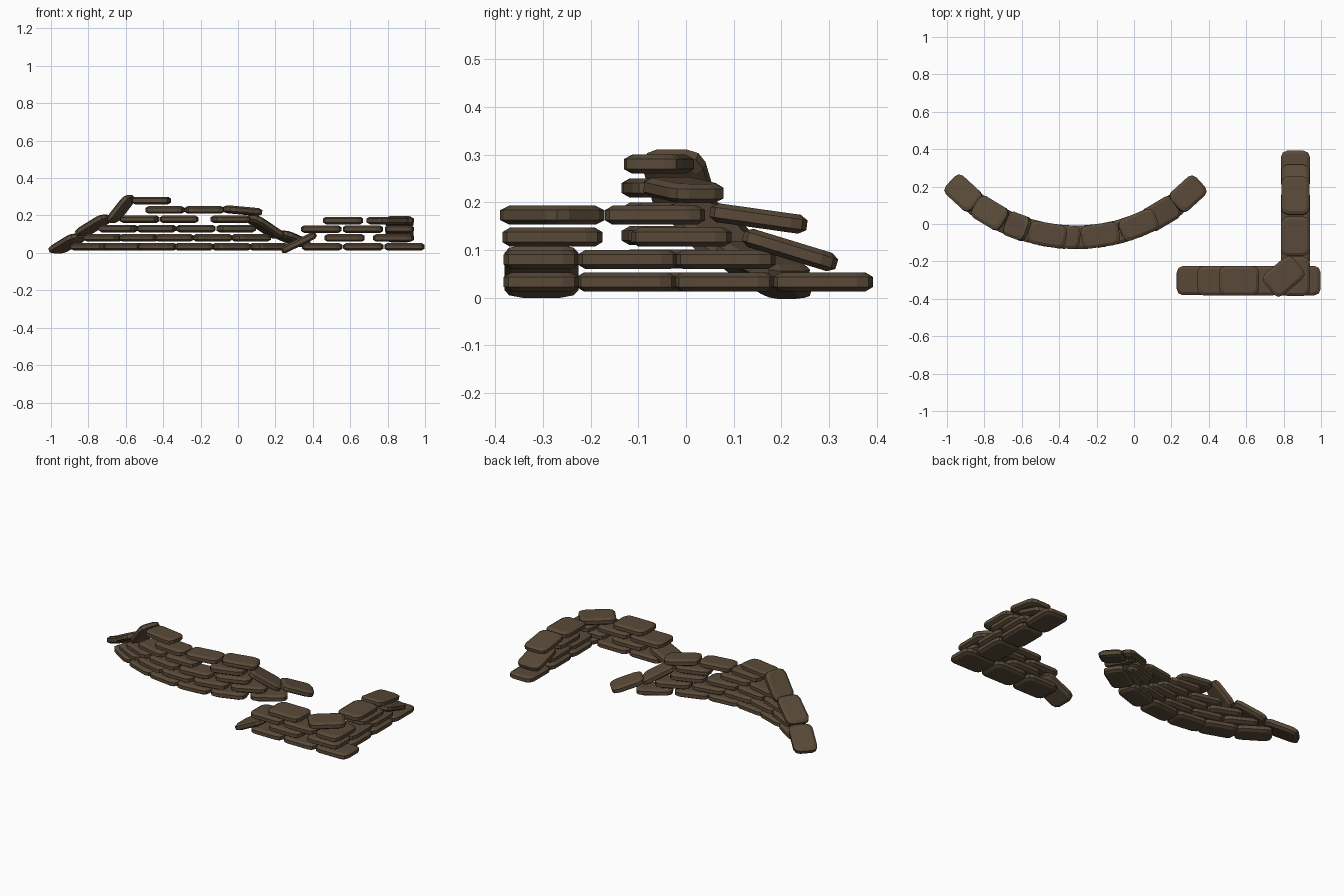
import bpy, bmesh, math
from mathutils import Matrix, Vector

cube = bpy.data.objects.get("Cube")
if cube:
    bpy.data.objects.remove(cube, do_unlink=True)

brown = bpy.data.materials.new("burlap_brown")
brown.use_nodes = True
colour = (0.10, 0.068, 0.04, 1)
brown.diffuse_color = colour
brown.node_tree.nodes["Principled BSDF"].inputs["Base Color"].default_value = colour


def outline(length, width, corner):
    """Rectangle with corners rounded in two facets."""
    pts = []
    for k, (sx, sy) in enumerate([(1, 1), (-1, 1), (-1, -1), (1, -1)]):
        cx, cy = sx * (length / 2 - corner), sy * (width / 2 - corner)
        for j in range(3):
            a = math.radians(90 * k + 45 * j)
            pts.append((cx + corner * math.cos(a), cy + corner * math.sin(a)))
    return pts


def bag(name, centre, yaw=0, pitch=0, length=0.205, width=0.15, height=0.04):
    """Flat filled sack: stacked rings with chamfered top and bottom."""
    bm = bmesh.new()
    rings = []
    for z, inset in [(-0.5, 0.016), (-0.26, 0), (0.26, 0), (0.5, 0.016)]:
        pts = outline(length - 2 * inset, width - 2 * inset, 0.034 - inset / 2)
        rings.append([bm.verts.new((x, y, z * height)) for x, y in pts])
    for low, high in zip(rings, rings[1:]):
        for i in range(len(low)):
            j = (i + 1) % len(low)
            bm.faces.new((low[i], low[j], high[j], high[i]))
    bm.faces.new(rings[0][::-1])
    bm.faces.new(rings[-1])
    mesh = bpy.data.meshes.new(name)
    bm.to_mesh(mesh)
    bm.free()
    mesh.materials.append(brown)
    obj = bpy.data.objects.new(name, mesh)
    bpy.context.collection.objects.link(obj)
    obj.matrix_world = (Matrix.Translation(Vector(centre))
                        @ Matrix.Rotation(math.radians(yaw), 4, "Z")
                        @ Matrix.Rotation(math.radians(-pitch), 4, "Y"))


# Curved wall: bags follow a circular arc
RADIUS, ARC_X, ARC_Y = 0.89, -0.31, 0.82


def arc_bag(name, x, z, pitch=0, **size):
    t = math.asin((x - ARC_X) / RADIUS)
    y = ARC_Y - RADIUS * math.cos(t)
    bag(name, (x, y, z), math.degrees(t), pitch, **size)


curved_rows = [
    (0.033, [-0.79, -0.61, -0.43, -0.235, -0.035, 0.165]),
    (0.081, [-0.72, -0.53, -0.34, -0.135, 0.07]),
    (0.13, [-0.64, -0.435, -0.225, -0.01]),
    (0.18, [-0.525, -0.315, -0.04]),
    (0.23, [-0.39, -0.18]),
    (0.28, [-0.463]),
]
for r, (z, xs) in enumerate(curved_rows):
    for i, x in enumerate(xs):
        arc_bag(f"curved_wall_row{r + 1}_bag{i + 1}", x, z, width=0.125)

# Slumped bags on the curved wall
arc_bag("curved_wall_top_slumped_bag", 0.024, 0.226, -5, width=0.125)
for i, (x, z, pitch, length) in enumerate([
        (-0.912, 0.05, 24, 0.2), (-0.77, 0.147, 28, 0.2), (-0.625, 0.235, 50, 0.18),
        (0.145, 0.138, -30, 0.21), (0.288, 0.075, -18, 0.19)]):
    arc_bag(f"curved_wall_leaning_bag{i + 1}", x, z, pitch, length=length, width=0.135)

# Corner wall: front arm along x
FRONT_Y, SIDE_X = -0.303, 0.863
front_rows = [
    (0.033, [0.45, 0.67, 0.89]),
    (0.08, [0.57, 0.83]),
    (0.127, [0.445, 0.668]),
    (0.173, [0.562]),
]
for r, (z, xs) in enumerate(front_rows):
    for i, x in enumerate(xs):
        bag(f"front_arm_row{r + 1}_bag{i + 1}", (x, FRONT_Y, z), length=0.215, width=0.158)
bag("front_arm_leaning_bag", (0.325, FRONT_Y, 0.055), 0, 26, width=0.155)
bag("corner_diagonal_bag", (0.80, -0.28, 0.173), 40)

# Corner wall: side arm along y
side_rows = [
    (0.033, [-0.125, 0.08, 0.287]),
    (0.08, [-0.122, 0.083]),
    (0.127, [-0.28, -0.01]),
    (0.173, [-0.065]),
]
for r, (z, ys) in enumerate(side_rows):
    for i, y in enumerate(ys):
        bag(f"side_arm_row{r + 1}_bag{i + 1}", (SIDE_X, y, z), 90, length=0.21, width=0.155)
bag("side_arm_leaning_bag1", (SIDE_X, 0.152, 0.166), 90, -8)
bag("side_arm_leaning_bag2", (SIDE_X, 0.218, 0.1), 90, -17)
